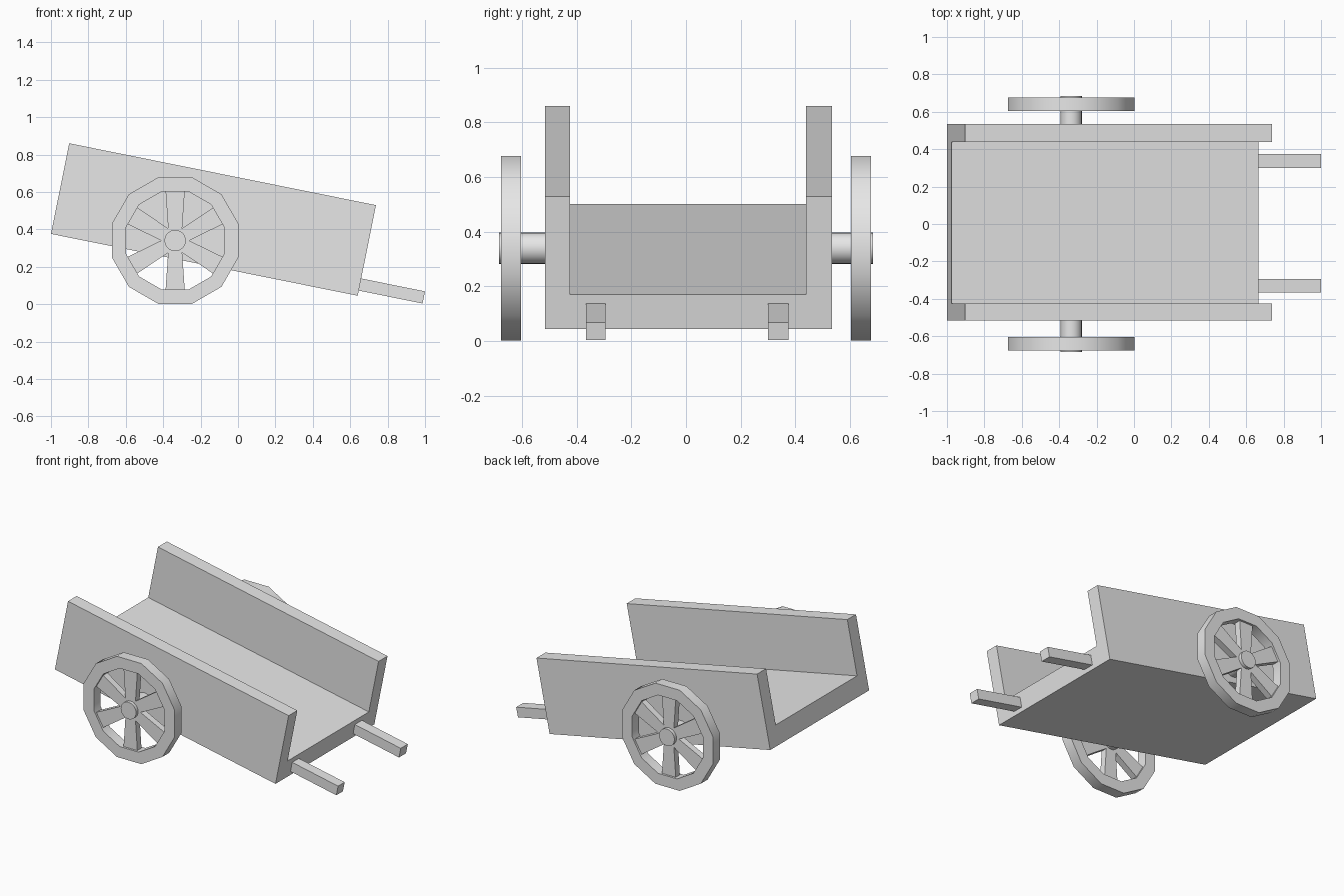
import bpy, bmesh, math
from mathutils import Matrix, Vector

cube = bpy.data.objects.get("Cube")
if cube:
    bpy.data.objects.remove(cube, do_unlink=True)

grey = bpy.data.materials.new("plain_grey")
grey.use_nodes = True
grey.diffuse_color = (0.8, 0.8, 0.8, 1)
grey.node_tree.nodes["Principled BSDF"].inputs["Base Color"].default_value = (0.8, 0.8, 0.8, 1)

TILT = math.radians(11.4)
BED_ORIGIN = Vector((0.64, 0, 0.045))   # lower front corner of the tilted bed
AXLE = Vector((-0.336, 0, 0.34))


def finish(name, bm, smooth=False):
    bmesh.ops.recalc_face_normals(bm, faces=bm.faces)
    mesh = bpy.data.meshes.new(name)
    bm.to_mesh(mesh)
    bm.free()
    mesh.materials.append(grey)
    obj = bpy.data.objects.new(name, mesh)
    bpy.context.collection.objects.link(obj)
    if smooth:
        bpy.ops.object.select_all(action='DESELECT')
        obj.select_set(True)
        bpy.context.view_layer.objects.active = obj
        bpy.ops.object.shade_smooth_by_angle(angle=math.radians(35))
    return obj


def extrude(bm, outline, offset):
    face = bm.faces.new([bm.verts.new(p) for p in outline])
    new = bmesh.ops.extrude_face_region(bm, geom=[face])["geom"]
    moved = [v for v in new if isinstance(v, bmesh.types.BMVert)]
    bmesh.ops.translate(bm, verts=moved, vec=offset)


def tilted_prism(name, section, start, end):
    # section is given as (y, height) and runs along the bed
    bm = bmesh.new()
    extrude(bm, [(start, y, h) for y, h in section], (end - start, 0, 0))
    obj = finish(name, bm)
    obj.location = BED_ORIGIN
    obj.rotation_euler.y = TILT
    return obj


# Open-ended bed with two side walls
left, right, inner_left, inner_right = 0.534, -0.516, 0.439, -0.424
floor, wall = 0.128, 0.494
tilted_prism("cart_bed", [(right, 0), (left, 0), (left, wall), (inner_left, wall),
                          (inner_left, floor), (inner_right, floor),
                          (inner_right, wall), (right, wall)], -1.673, 0)

# Pull handles
for name, y0, y1 in (("left_handle", 0.3, 0.375), ("right_handle", -0.365, -0.295)):
    tilted_prism(name, [(y0, 0.028), (y1, 0.028), (y1, 0.094), (y0, 0.094)], -0.03, 0.348)


def rim(name, y):
    # Twelve-sided ring swept from a rectangular section
    bm = bmesh.new()
    inner, outer, half = 0.272, 0.35, 0.036
    section = [bm.verts.new(p) for p in ((inner, -half, 0), (outer, -half, 0),
                                         (outer, half, 0), (inner, half, 0))]
    edges = [bm.edges.new((section[i], section[(i + 1) % 4])) for i in range(4)]
    bmesh.ops.spin(bm, geom=section + edges, cent=(0, 0, 0), axis=(0, 1, 0),
                   angle=math.tau, steps=12, use_merge=True)
    bmesh.ops.remove_doubles(bm, verts=bm.verts, dist=0.0005)
    bmesh.ops.rotate(bm, verts=bm.verts, cent=(0, 0, 0),
                     matrix=Matrix.Rotation(math.radians(15), 3, 'Y'))
    obj = finish(name, bm, True)
    obj.location = AXLE + Vector((0, y, 0))


def spokes(name, y):
    # Six bars that widen toward the rim
    bm = bmesh.new()
    for i in range(6):
        turn = Matrix.Rotation(i * math.tau / 6, 3, 'Y')
        bar = [(-0.035, 0.03), (0.035, 0.03), (0.052, 0.275), (-0.052, 0.275)]
        extrude(bm, [turn @ Vector((x, -0.022, z)) for x, z in bar], (0, 0.044, 0))
    obj = finish(name, bm)
    obj.location = AXLE + Vector((0, y, 0))


def axle(name, side):
    bm = bmesh.new()
    start, end = 0.48, 0.684
    bmesh.ops.create_cone(bm, cap_ends=True, segments=24, radius1=0.057, radius2=0.057,
                          depth=end - start, matrix=Matrix.Rotation(math.pi / 2, 4, 'X'))
    obj = finish(name, bm, True)
    obj.location = AXLE + Vector((0, side * (start + end) / 2, 0))


# Wheels and stub axles on both sides
for label, side in (("left", 1), ("right", -1)):
    rim(label + "_wheel_rim", side * 0.64)
    spokes(label + "_wheel_spokes", side * 0.64)
    axle(label + "_axle", side)
